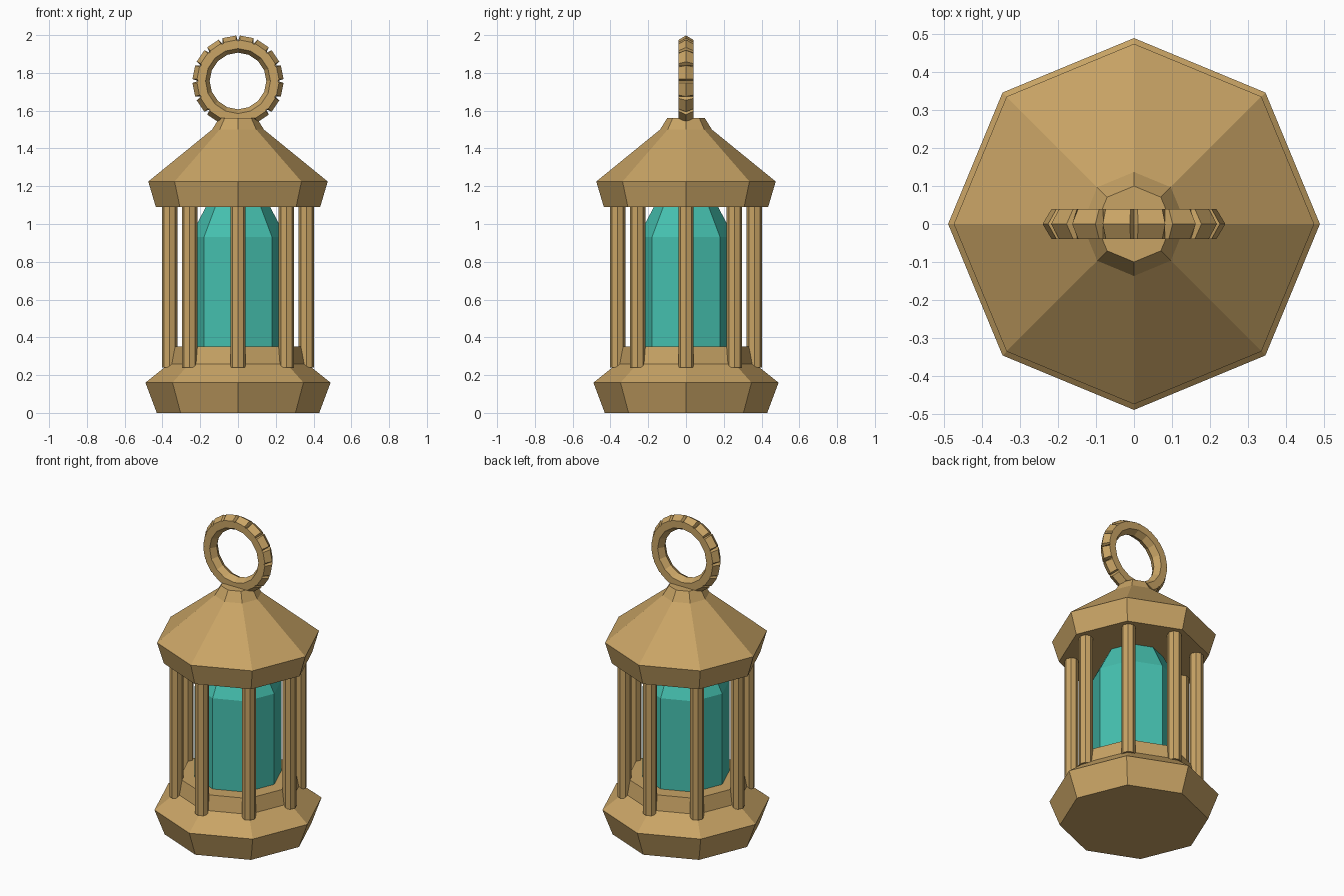
import bpy, bmesh
from math import sin, cos, pi, radians

if "Cube" in bpy.data.objects:
    bpy.data.objects.remove(bpy.data.objects["Cube"])


def material(name, color):
    m = bpy.data.materials.new(name)
    m.diffuse_color = color
    m.use_nodes = True
    m.node_tree.nodes["Principled BSDF"].inputs["Base Color"].default_value = m.diffuse_color
    return m


brass = material("brass", (0.58, 0.37, 0.13, 1))
teal = material("teal_glass", (0.06, 0.53, 0.43, 1))


def finish(name, bm, mat):
    bmesh.ops.recalc_face_normals(bm, faces=bm.faces)
    me = bpy.data.meshes.new(name)
    bm.to_mesh(me)
    bm.free()
    me.materials.append(mat)
    ob = bpy.data.objects.new(name, me)
    bpy.context.collection.objects.link(ob)
    return ob


def stack(name, profile, mat, sides=8, center=(0, 0)):
    """Solid of stacked polygons from (radius, z) pairs."""
    bm = bmesh.new()
    rings = [[bm.verts.new((center[0] + r * cos(2 * pi * i / sides),
                            center[1] + r * sin(2 * pi * i / sides), z))
              for i in range(sides)] for r, z in profile]
    for a, b in zip(rings, rings[1:]):
        for i in range(sides):
            j = (i + 1) % sides
            bm.faces.new((a[i], a[j], b[j], b[i]))
    bm.faces.new(rings[0])
    bm.faces.new(rings[-1])
    return finish(name, bm, mat)


# Stepped octagonal base and tapered roof
stack("base", [(0.43, 0), (0.49, 0.16), (0.365, 0.26), (0.345, 0.352)], brass)
stack("roof", [(0.435, 1.09), (0.475, 1.225), (0.137, 1.50), (0.10, 1.56)], brass)

# Glass core
stack("glass", [(0.255, 0.34), (0.255, 0.93), (0.165, 1.10)], teal)

# Posts under each roof corner
for k in range(8):
    a = k * pi / 4
    stack(f"post_{k + 1}", [(0.041, 0.24), (0.041, 1.10)], brass,
          center=(0.362 * cos(a), 0.362 * sin(a)))

# Hanging ring: hexagonal section, with notches across the outer ridge
SEG, HALF_NOTCH, CENTER_Z = 16, 2.5, 1.757
chord = cos(pi / SEG) / cos(pi / SEG - radians(HALF_NOTCH))
bm = bmesh.new()
sections = []
for k in range(SEG):
    for off in (-HALF_NOTCH, 0, HALF_NOTCH):
        a = radians(360 / SEG * k + off)
        s = chord if off else 1
        tip = 0.243 if off else 0.212
        shoulder = 0.219 if off else 0.212
        pts = [(tip, 0), (shoulder, 0.04), (0.172, 0.04),
               (0.15, 0), (0.172, -0.04), (shoulder, -0.04)]
        sections.append([bm.verts.new((r * s * cos(a), y, CENTER_Z + r * s * sin(a)))
                         for r, y in pts])
for a, b in zip(sections, sections[1:] + sections[:1]):
    for i in range(6):
        j = (i + 1) % 6
        bm.faces.new((a[i], a[j], b[j], b[i]))
finish("hanging_ring", bm, brass)
